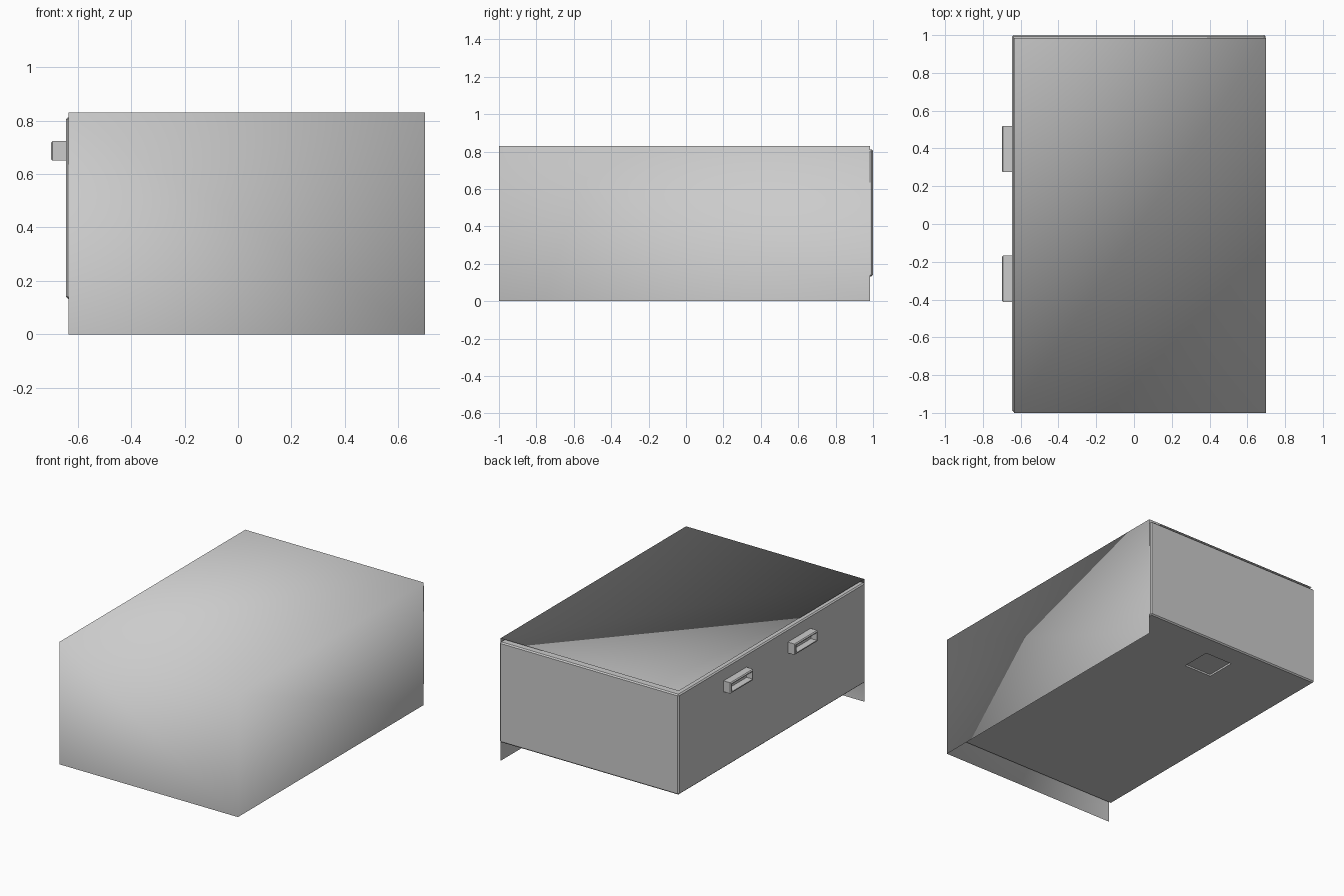
import bpy, bmesh
from mathutils import Vector

if "Cube" in bpy.data.objects:
    bpy.data.objects.remove(bpy.data.objects["Cube"])


def new_object(name, bm):
    mesh = bpy.data.meshes.new(name)
    bm.to_mesh(mesh)
    bm.free()
    obj = bpy.data.objects.new(name, mesh)
    bpy.context.collection.objects.link(obj)
    return obj


def box(lo, hi):
    lo, hi = Vector(lo), Vector(hi)
    bm = bmesh.new()
    bmesh.ops.create_cube(bm, size=1)
    bmesh.ops.scale(bm, vec=hi - lo, verts=bm.verts)
    bmesh.ops.translate(bm, vec=(lo + hi) / 2, verts=bm.verts)
    return bm


def face_towards(bm, direction):
    bm.normal_update()
    return max(bm.faces, key=lambda f: f.normal.dot(Vector(direction)))


def smooth(obj, angle=0.5):
    bpy.ops.object.select_all(action='DESELECT')
    obj.select_set(True)
    bpy.context.view_layer.objects.active = obj
    bpy.ops.object.shade_smooth_by_angle(angle=angle)


# Thin outer shell: top, front and right sheets sharing one smooth corner
bm = box((-0.635, -1, 0), (0.70, 0.985, 0.83))
open_sides = [face_towards(bm, d) for d in ((-1, 0, 0), (0, 1, 0), (0, 0, -1))]
bmesh.ops.delete(bm, geom=open_sides, context='FACES')
for f in bm.faces:
    f.smooth = True
new_object("outer_shell", bm)

# Raised body with softened edges
bm = box((-0.645, -0.995, 0.133), (0.697, 1, 0.812))
bmesh.ops.bevel(bm, geom=bm.edges[:], offset=0.008, segments=1, affect='EDGES')
body = new_object("cabinet_body", bm)

# Shallow square recess in the underside
cutter = new_object("recess_cutter", box((-0.09, 0.64, 0.10), (0.115, 0.845, 0.145)))
cutter.hide_render = True
cutter.hide_viewport = True
cut = body.modifiers.new("recess", 'BOOLEAN')
cut.operation = 'DIFFERENCE'
cut.solver = 'EXACT'
cut.object = cutter

# Two hollow handles on the left side
for name, y in (("rear_handle", 0.397), ("front_handle", -0.29)):
    bm = box((-0.70, y - 0.122, 0.65), (-0.64, y + 0.122, 0.724))
    rim = [e for e in bm.edges if all(v.co.x < -0.69 for v in e.verts)]
    bmesh.ops.bevel(bm, geom=rim, offset=0.006, segments=1, affect='EDGES')
    mouth = face_towards(bm, (-1, 0, 0))
    bmesh.ops.inset_region(bm, faces=[mouth], thickness=0.008)
    well = bmesh.ops.extrude_discrete_faces(bm, faces=[mouth])["faces"][0]
    bmesh.ops.translate(bm, vec=(0.045, 0, 0), verts=well.verts)
    smooth(new_object(name, bm))
